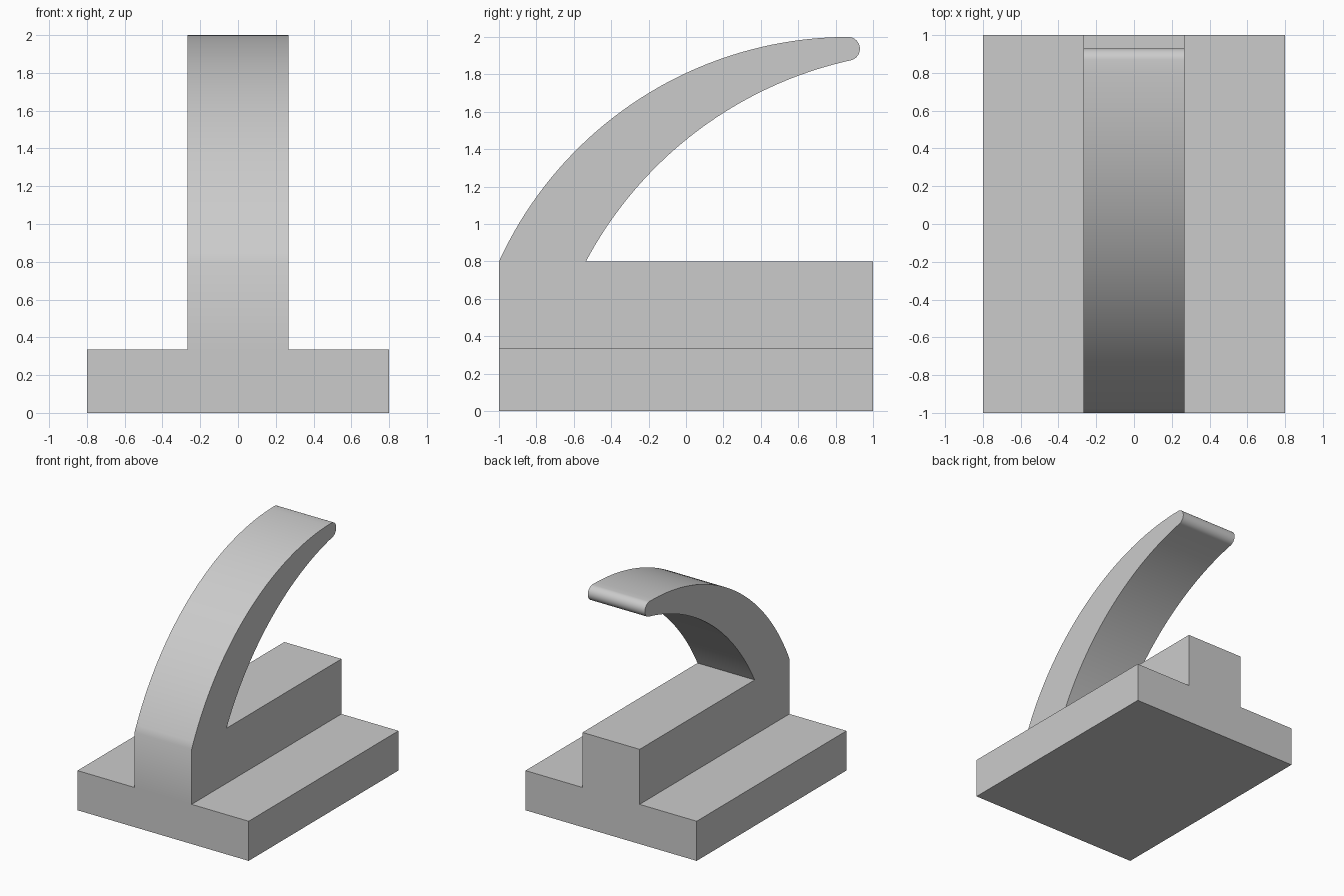
import bpy, bmesh, math
from mathutils import Vector

cube = bpy.data.objects.get("Cube")
if cube:
    bpy.data.objects.remove(cube, do_unlink=True)

grey = bpy.data.materials.new("light_grey")
grey.use_nodes = True
colour = (0.6, 0.6, 0.6, 1)
grey.diffuse_color = colour
grey.node_tree.nodes["Principled BSDF"].inputs["Base Color"].default_value = colour


def arc_through(a, b, c, steps):
    """Points along the circular arc from a through b to c."""
    a, b, c = Vector(a), Vector(b), Vector(c)
    u, v = b - a, c - a
    d = 2 * u.cross(v)
    centre = a + Vector((v.y * u.dot(u) - u.y * v.dot(v),
                         u.x * v.dot(v) - v.x * u.dot(u))) / d
    r = (a - centre).length
    t0 = math.atan2(*(a - centre).yx)
    t1 = math.atan2(*(c - centre).yx)
    # turn the same way as a -> b -> c
    sweep = (t1 - t0) % math.tau
    if d < 0:
        sweep -= math.tau
    return [centre + r * Vector((math.cos(t0 + sweep * i / steps),
                                 math.sin(t0 + sweep * i / steps)))
            for i in range(steps + 1)]


def extrude_across(name, profile, half_width):
    """Extrude a (y, z) profile along x, centred."""
    bm = bmesh.new()
    face = bm.faces.new([bm.verts.new((-half_width, p[0], p[1])) for p in profile])
    new = bmesh.ops.extrude_face_region(bm, geom=[face])["geom"]
    moved = [g for g in new if isinstance(g, bmesh.types.BMVert)]
    bmesh.ops.translate(bm, verts=moved, vec=(2 * half_width, 0, 0))
    bmesh.ops.recalc_face_normals(bm, faces=bm.faces)
    mesh = bpy.data.meshes.new(name)
    bm.to_mesh(mesh)
    bm.free()
    mesh.materials.append(grey)
    obj = bpy.data.objects.new(name, mesh)
    bpy.context.collection.objects.link(obj)
    return obj


# Wide base slab
base = extrude_across("base_plate", [(-1, 0), (1, 0), (1, 0.335), (-1, 0.335)], 0.8)

# Rail and curved hook as one side profile
outer = arc_through((-1, 0.8), (0, 1.807), (0.87, 2), 40)
tip = arc_through((0.87, 2), (0.93, 1.935), (0.88, 1.875), 16)
inner = arc_through((0.88, 1.875), (0, 1.45), (-0.535, 0.8), 40)
profile = [(-1, 0)] + outer + tip[1:] + inner[1:] + [(1, 0.8), (1, 0)]
hook = extrude_across("rail_and_hook", profile, 0.267)

# Join the slab and rail into one solid
join = hook.modifiers.new("join_base", "BOOLEAN")
join.operation = "UNION"
join.solver = "EXACT"
join.object = base
bpy.ops.object.select_all(action="DESELECT")
bpy.context.view_layer.objects.active = hook
hook.select_set(True)
bpy.ops.object.modifier_apply(modifier=join.name)
bpy.data.objects.remove(base, do_unlink=True)
hook.name = "hook_on_base"

# Merge coplanar faces, then smooth the curved ones
bm = bmesh.new()
bm.from_mesh(hook.data)
bmesh.ops.dissolve_limit(bm, angle_limit=math.radians(0.1),
                         verts=bm.verts, edges=bm.edges)
bm.to_mesh(hook.data)
bm.free()
bpy.ops.object.shade_smooth_by_angle(angle=math.radians(30))
